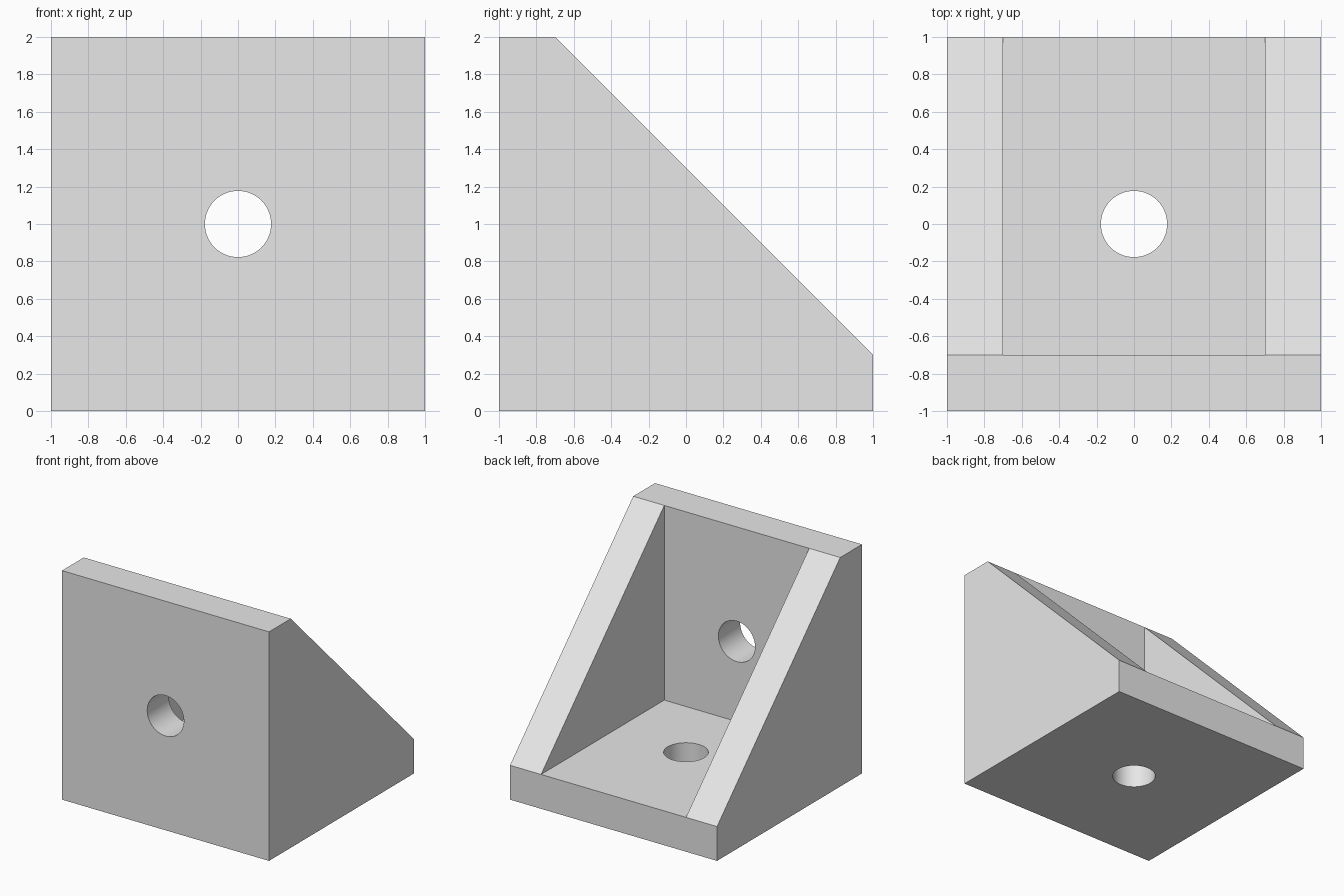
import bpy
import bmesh
from math import pi, radians
from mathutils import Matrix, Vector

if "Cube" in bpy.data.objects:
    bpy.data.objects.remove(bpy.data.objects["Cube"])

WALL = 0.3           # plate and gusset thickness
INNER = 1 - WALL     # inner face offset from the centre
HOLE_RADIUS = 0.177

grey = bpy.data.materials.new("Light grey")
grey.use_nodes = True
grey.diffuse_color = (0.8, 0.8, 0.8, 1)
grey.node_tree.nodes["Principled BSDF"].inputs["Base Color"].default_value = grey.diffuse_color


def add_object(name, bm):
    bmesh.ops.recalc_face_normals(bm, faces=bm.faces[:])
    mesh = bpy.data.meshes.new(name)
    bm.to_mesh(mesh)
    bm.free()
    mesh.materials.append(grey)
    obj = bpy.data.objects.new(name, mesh)
    bpy.context.collection.objects.link(obj)
    return obj


# Side profile extruded across the full width
bm = bmesh.new()
profile = [(-1, 0), (1, 0), (1, WALL), (-INNER, 2), (-1, 2)]
side = bm.faces.new([bm.verts.new((-1, y, z)) for y, z in profile])
extruded = bmesh.ops.extrude_face_region(bm, geom=[side])["geom"]
bmesh.ops.translate(bm, vec=(2, 0, 0),
                    verts=[v for v in extruded if isinstance(v, bmesh.types.BMVert)])
bmesh.ops.recalc_face_normals(bm, faces=bm.faces[:])

# Cut lines at the inner faces of both gussets
for x in (-INNER, INNER):
    bmesh.ops.bisect_plane(bm, geom=bm.verts[:] + bm.edges[:] + bm.faces[:],
                           plane_co=(x, 0, 0), plane_no=(1, 0, 0))

# Open the middle of the slope into a wedge-shaped pocket
bm.normal_update()
slope = next(f for f in bm.faces
             if f.normal.dot(Vector((0, 1, 1))) > 1.3
             and abs(f.calc_center_median().x) < 0.1)
corners = {(v.co.x > 0, v.co.z > 1): v for v in slope.verts}
bmesh.ops.delete(bm, geom=[slope], context='FACES_ONLY')
inner = {s: bm.verts.new((INNER if s else -INNER, -INNER, WALL)) for s in (False, True)}
for level in (False, True):          # floor, then upright wall
    bm.faces.new((corners[False, level], corners[True, level], inner[True], inner[False]))
for s in (False, True):              # gusset inner faces
    bm.faces.new((corners[s, False], corners[s, True], inner[s]))
bmesh.ops.recalc_face_normals(bm, faces=bm.faces[:])
bmesh.ops.dissolve_limit(bm, angle_limit=radians(1), verts=bm.verts[:], edges=bm.edges[:])
bracket = add_object("corner_bracket", bm)

# Bolt holes through the base and the upright plate
holes = {"base_hole_cutter": Matrix.Translation((0, 0, WALL / 2)),
         "upright_hole_cutter": Matrix.Translation((0, WALL / 2 - 1, 1)) @ Matrix.Rotation(pi / 2, 4, 'X')}
bpy.context.view_layer.objects.active = bracket
bracket.select_set(True)
for name, placement in holes.items():
    bm = bmesh.new()
    bmesh.ops.create_cone(bm, cap_ends=True, segments=64, radius1=HOLE_RADIUS,
                          radius2=HOLE_RADIUS, depth=WALL * 2, matrix=placement)
    cutter = add_object(name, bm)
    cutter.hide_render = True
    cut = bracket.modifiers.new(name, 'BOOLEAN')
    cut.operation = 'DIFFERENCE'
    cut.solver = 'EXACT'
    cut.object = cutter
    bpy.ops.object.modifier_apply(modifier=name)
    bpy.data.objects.remove(cutter)

bpy.ops.object.shade_smooth_by_angle(angle=radians(30))
